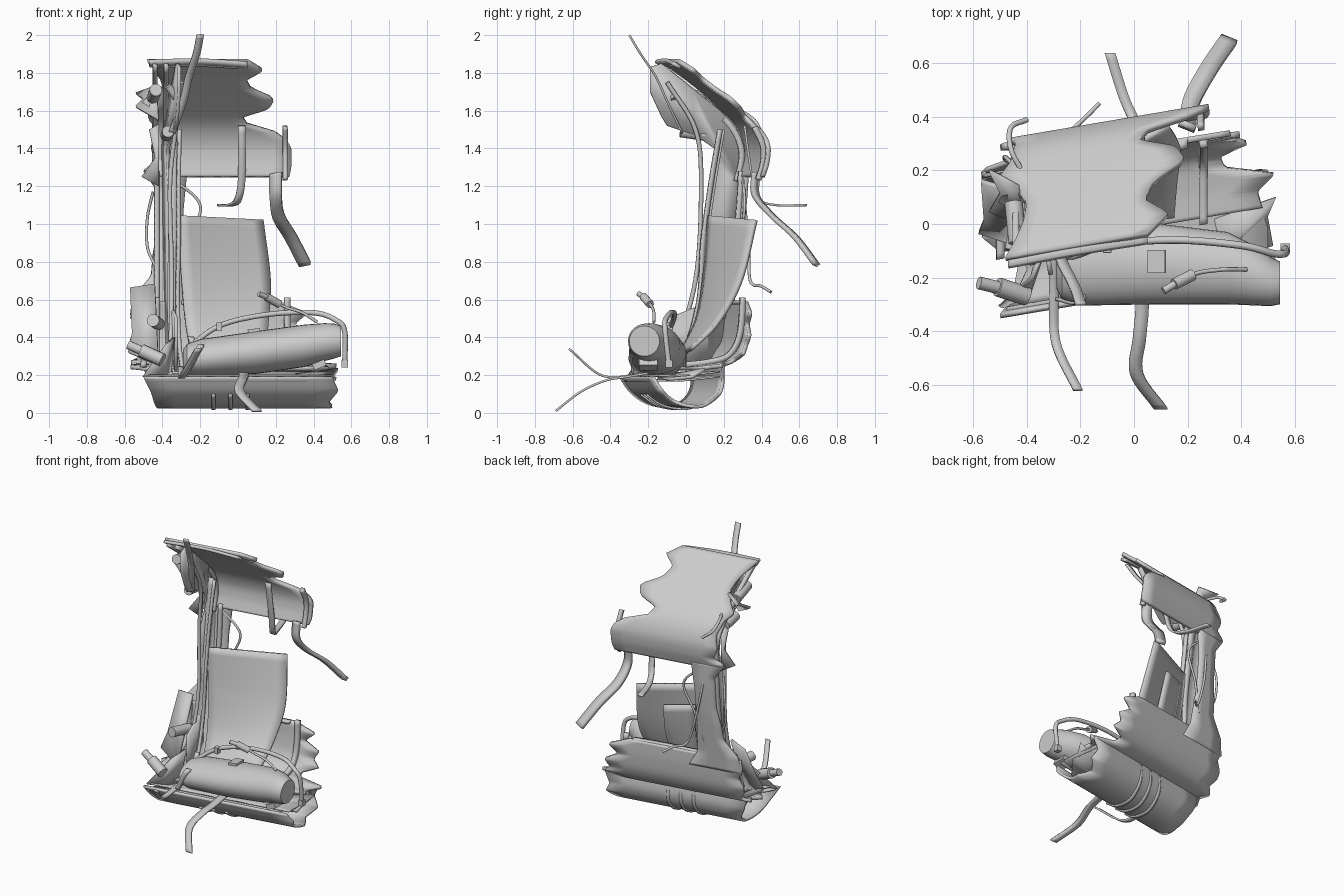
import bpy, bmesh, math
from mathutils import Vector as V

if "Cube" in bpy.data.objects:
    bpy.data.objects.remove(bpy.data.objects["Cube"])

SLOPE = 0.17   # the hull axis is skewed in plan


def lerp_list(vals, t):
    f = t * (len(vals) - 1)
    i = min(int(f), len(vals) - 2)
    return vals[i] + (vals[i + 1] - vals[i]) * (f - i)


def spline(pts, n):
    """Catmull-Rom resample of a point list."""
    p = [V(q) for q in pts]
    p = [2 * p[0] - p[1]] + p + [2 * p[-1] - p[-2]]
    out = []
    for k in range(n + 1):
        f = k / n * (len(pts) - 1)
        i = min(int(f), len(pts) - 2)
        t = f - i
        a, b, c, d = p[i:i + 4]
        out.append(0.5 * (2 * b + (c - a) * t + (2 * a - 5 * b + 4 * c - d) * t * t
                          + (3 * b - a - 3 * c + d) * t ** 3))
    return out


def finish(ob, thick=0):
    if thick:
        m = ob.modifiers.new("thickness", 'SOLIDIFY')
        m.thickness, m.offset = thick, 0
    bpy.context.view_layer.objects.active = ob
    ob.select_set(True)
    bpy.ops.object.shade_smooth_by_angle(angle=math.radians(35))
    ob.select_set(False)
    return ob


def mesh(name, verts, faces, thick=0):
    me = bpy.data.meshes.new(name)
    me.from_pydata([tuple(v) for v in verts], [], faces)
    bm = bmesh.new()
    bm.from_mesh(me)
    bmesh.ops.recalc_face_normals(bm, faces=bm.faces)
    bm.to_mesh(me)
    bm.free()
    ob = bpy.data.objects.new(name, me)
    bpy.context.collection.objects.link(ob)
    return finish(ob, thick)


def surf(name, left, right, cols=1, thick=0.015):
    """Ruled sheet between two matching edge lines."""
    w = cols + 1
    verts = [a.lerp(b, c / cols) for a, b in zip(left, right) for c in range(w)]
    faces = [(r * w + c, r * w + c + 1, (r + 1) * w + c + 1, (r + 1) * w + c)
             for r in range(len(left) - 1) for c in range(cols)]
    return mesh(name, verts, faces, thick)


def skin(name, profile, lx, rx, thick=0.02, rows=44, cols=8):
    """Hull sheet: (v, z) profile with torn left and right x limits."""
    prof = spline([(0, v, z) for v, z in profile], rows)
    edge = lambda xs: [V((x, q.y + SLOPE * x, q.z)) for k, q in enumerate(prof)
                       for x in [lerp_list(xs, k / rows)]]
    return surf(name, edge(lx), edge(rx), cols, thick)


def ribbon(name, pts, width, axis=(1, 0, 0), thick=0.012):
    c = spline(pts, 28)
    d = V(axis).normalized() * width / 2
    return surf(name, [p - d for p in c], [p + d for p in c], 1, thick)


def tube(name, pts, r):
    pts = spline(pts, 8 * (len(pts) - 1)) if len(pts) > 2 else [V(p) for p in pts]
    cu = bpy.data.curves.new(name, 'CURVE')
    cu.dimensions, cu.bevel_depth, cu.bevel_resolution, cu.use_fill_caps = '3D', r, 3, True
    s = cu.splines.new('POLY')
    s.points.add(len(pts) - 1)
    for sp, p in zip(s.points, pts):
        sp.co = (*p, 1)
    ob = bpy.data.objects.new(name, cu)
    bpy.context.collection.objects.link(ob)


def loft(name, rings, n=28):
    """Closed body from (x, y, z, ry, rz) elliptical rings."""
    verts = [(x, y + ry * math.cos(2 * math.pi * k / n), z + rz * math.sin(2 * math.pi * k / n))
             for x, y, z, ry, rz in rings for k in range(n)]
    faces = [(r * n + k, r * n + (k + 1) % n, (r + 1) * n + (k + 1) % n, (r + 1) * n + k)
             for r in range(len(rings) - 1) for k in range(n)]
    faces += [tuple(range(n)), tuple(range(len(verts) - n, len(verts)))]
    return mesh(name, verts, faces)


def box(name, loc, size, rot=(0, 0, 0)):
    bpy.ops.mesh.primitive_cube_add(size=1, location=loc, rotation=rot)
    ob = bpy.context.object
    ob.name, ob.scale = name, size
    m = ob.modifiers.new("bevel", 'BEVEL')
    m.width = 0.006


# hull skin: roof, window column, lower side and belly
roof = [(-.05, 1.865), (.1, 1.75), (.24, 1.63), (.34, 1.53), (.385, 1.43), (.385, 1.34), (.36, 1.25)]
skin("roof_skin", roof,
     [-.48, -.44, -.41, -.4, -.44, -.5, -.46, -.45, -.44, -.45, -.46, -.45, -.43, -.5, -.44],
     [.05, .13, .04, .07, .19, .16, .02, .05, .2, .26, .28, .28, .28, .28, .27], 0.024)
column = [(.37, 1.28), (.36, 1.1), (.34, .9), (.31, .7), (.28, .5)]
skin("column_skin", column, [-.5, -.43, -.43, -.43, -.45, -.46, -.55, -.57],
     [-.27, -.28, -.29, -.29, -.29, -.28, -.27, -.2], cols=3)
side = [(.28, .59), (.275, .47), (.255, .36), (.2, .28), (.1, .25), (-.02, .235)]
skin("lower_side_skin", side,
     [-.56, -.57, -.54, -.57, -.56, -.52, -.57, -.53, -.57, -.5],
     [.22, .37, .3, .4, .37, .42, .32, .34, .53, .46, .48], 0.022)
belly = [(.11, .25), (.115, .16), (.08, .085), (0, .035), (-.12, .05), (-.21, .11), (-.26, .19)]
skin("belly_skin", belly, [-.5, -.48, -.44, -.42, -.44, -.46, -.5],
     [.5, .46, .5, .45, .5, .48, .53, .5], 0.018)

# floor layers at the top of the belly
for k, z in enumerate((.172, .198)):
    skin(f"floor_layer_{k}", [(-.26 + k * .03, z), (-.1, z), (.1, z + .02)],
         [-.49 + k * .02, -.4, -.48], [.36 + k * .14, .5, .45], 0.01, 10, 4)

# belly bands and hull ribs
for k, x in enumerate((-.13, -.04, .05)):
    skin(f"belly_band_{k}", [(v * 1.03, z - .012) for v, z in belly[:6]],
         [x - .01, x - .01], [x + .01, x + .01], 0.014, 24, 1)
inner = lambda p, d: [(v - d, z - d * .8) for v, z in p]
for k, (x, d) in enumerate(((-.44, .025), (-.38, .03), (.25, .02))):
    p = roof if x < 0 else roof[3:]
    skin(f"roof_rib_{k}", inner(p, d), [x - .012] * 2, [x + .012] * 2, 0.03, 24, 1)
for k, x in enumerate((-.5, -.43, .26)):
    skin(f"side_rib_{k}", [(v - .025, z + .02) for v, z in side], [x - .015] * 2, [x + .015] * 2, 0.03, 24, 1)
for k, x in enumerate((-.43, -.34)):
    skin(f"column_rib_{k}", [(v - .02, z) for v, z in column], [x - .012] * 2, [x + .012] * 2, 0.03, 20, 1)
ribbon("window_sill", [(-.3, .215, .585), (-.05, .25, .585), (.2, .3, .585)], .035, (0, 1, 0), .02)
ribbon("roof_front_trim", [(-.47, -.14, 1.85), (-.2, -.09, 1.855), (.05, -.05, 1.84)], .05, (0, 1, -.6), .02)

# torn bulkhead plate and the flange along its inner edge
edge = [(-.19, 1.83), (-.19, 1.7), (-.13, 1.57), (-.1, 1.52), (.05, 1.47), (.15, 1.4), (.17, 1.3),
        (.12, 1.2), (.11, 1.05), (.11, .8), (.1, .58), (0, .54), (-.1, .5), (-.1, .22)]
outer = [(.12, .27), (.2, .4), (.22, .6), (.25, .8), (.28, 1.0), (.3, 1.2), (.315, 1.4), (.27, 1.5),
         (.18, 1.6), (.03, 1.72), (-.13, 1.85)]
bx = lambda y: -.36 - SLOPE * (y - .1)
bulk = [(bx(y), y, z) for y, z in edge + outer]
mesh("bulkhead", bulk, [tuple(range(len(bulk)))], 0.018)
post = [(-.34, .2, 1.5), (-.345, .15, 1.2), (-.345, .11, .9), (-.35, .09, .6), (-.34, .02, .35), (-.32, -.1, .2)]
ribbon("bulkhead_flange", post, .05, (1, 0, 0), .014)
ribbon("bulkhead_post", [(x + .03, y - .02, z) for x, y, z in post], .018, (1, .3, 0), .025)
tube("bulkhead_pipe", [(-.3, -.1, 1.75), (-.33, .05, 1.5), (-.36, .08, 1.2), (-.35, .05, .7), (-.36, -.08, .25)], .012)

# bent shards along the broken left side
shards = {"upper_shard": [(-.43, .14, 1.73), (-.54, .2, 1.69), (-.5, .12, 1.66), (-.54, .05, 1.62), (-.42, 0, 1.55)],
          "middle_shard": [(-.42, .2, 1.53), (-.47, .2, 1.5), (-.44, .2, 1.35), (-.51, .18, 1.25), (-.42, .2, 1.2)],
          "lower_shard": [(-.44, .12, .68), (-.57, .16, .66), (-.56, .02, .42), (-.58, -.03, .32), (-.42, -.08, .25)],
          "corner_shard": [(-.5, -.31, .19), (-.38, -.2, .36), (-.34, -.1, .4), (-.36, -.12, .22), (-.4, -.28, .19)],
          "right_shard": [(.3, .02, .2), (.53, .1, .23), (.5, .03, .19), (.52, -.08, .18), (.3, -.15, .18)]}
for name, pts in shards.items():
    mesh(name, pts, [tuple(range(5))], 0.018)

# seat back with rear panel, and cushion
sl = spline([(-.32, .12, 1.045), (-.3, .1, .75), (-.28, .06, .5), (-.25, -.03, .31)], 20)
sr = spline([(.13, .37, 1.02), (.17, .29, .7), (.16, .17, .48), (.15, .03, .34)], 20)
surf("seat_back", sl, sr, 8, 0.022)
off = V((-.02, .035, 0))
surf("seat_rear_panel", [a.lerp(b, .25) + off for a, b in zip(sl[3:14], sr[3:14])],
     [a.lerp(b, .65) + off for a, b in zip(sl[3:14], sr[3:14])], 4, 0.02)
loft("cushion", [(-.29, -.14, .275, .1, .06), (-.27, -.14, .28, .14, .085), (-.2, -.15, .29, .155, .1),
                 (.1, -.15, .32, .15, .113), (.35, -.165, .355, .135, .112), (.46, -.195, .375, .11, .1),
                 (.51, -.215, .38, .092, .092), (.545, -.22, .38, .08, .08)])

# loose straps
ribbon("top_strap", [(-.2, -.3, 2.0), (-.22, -.24, 1.9), (-.26, -.16, 1.78), (-.29, -.1, 1.65), (-.35, -.02, 1.48)], .04)
ribbon("rear_strap", [(.2, .37, 1.27), (.2, .37, 1.15), (.215, .46, 1.04), (.28, .58, .93), (.355, .69, .785)],
       .065, (1, -.4, .2), .025)
ribbon("middle_strap", [(.02, .31, 1.52), (.02, .35, 1.25), (0, .39, 1.13), (-.04, .48, 1.1), (-.09, .64, 1.1)], .04)
ribbon("front_strap", [(.03, -.2, .21), (.03, -.32, .19), (.02, -.43, .17), (.01, -.56, .11), (.1, -.69, .01)], .05)
ribbon("side_strap", [(-.3, -.1, .24), (-.3, -.28, .2), (-.29, -.45, .2), (-.21, -.62, .34)], .035)
ribbon("draped_strap", [(-.25, -.1, .4), (-.22, -.18, .33), (-.2, -.29, .35), (-.28, -.28, .2)], .035)

# tubes and cables
tube("arm_tube", [(-.28, -.14, .33), (-.1, -.08, .46), (.15, -.06, .52), (.4, -.08, .53),
                  (.52, -.11, .49), (.565, -.11, .43), (.565, -.09, .25)], .014)
tube("left_cable", [(-.45, .22, 1.17), (-.48, .25, 1.03), (-.48, .24, .88), (-.44, .22, .78)], .008)
tube("rear_cable", [(-.36, .3, 1.2), (-.31, .33, .9), (-.25, .34, .7), (-.18, .4, .67), (-.13, .45, .64)], .008)
tube("column_cable", [(-.36, .3, 1.25), (-.2, .31, 1.1), (-.27, .29, .9), (-.32, .26, .7)], .008)
tube("connector_cable", [(.2, -.2, .59), (.25, -.18, .56), (.34, -.17, .53), (.42, -.17, .48)], .008)
tube("corner_cable", [(-.4, .39, 1.5), (-.46, .36, 1.55), (-.46, .28, 1.6), (-.42, .2, 1.6)], .01)

# broken pipe stubs and connectors
stubs = [((-.58, -.22, .36), (-.5, -.24, .325), .024), ((-.51, -.235, .33), (-.4, -.27, .28), .036),
         ((-.45, .08, 1.67), (-.435, -.07, 1.71), .034), ((-.37, -.03, 1.49), (-.38, .1, 1.47), .032),
         ((-.45, -.1, .49), (-.42, .05, .47), .034), ((-.37, -.08, 1.73), (-.32, -.06, 1.66), .02),
         ((.11, -.25, .63), (.16, -.22, .61), .014), ((.15, -.225, .615), (.22, -.19, .575), .022)]
for k, (a, b, r) in enumerate(stubs):
    tube(f"pipe_stub_{k}", [a, b], r)
box("buckle", (.085, -.14, .43), (.065, .085, .03), (0, -.1, 0))
box("tube_clamp", (-.1, -.09, .455), (.03, .035, .045))
box("cushion_latch", (.43, -.2, .255), (.07, .1, .035), (0, -.4, 0))
box("tube_foot", (.565, -.09, .26), (.035, .035, .04))
